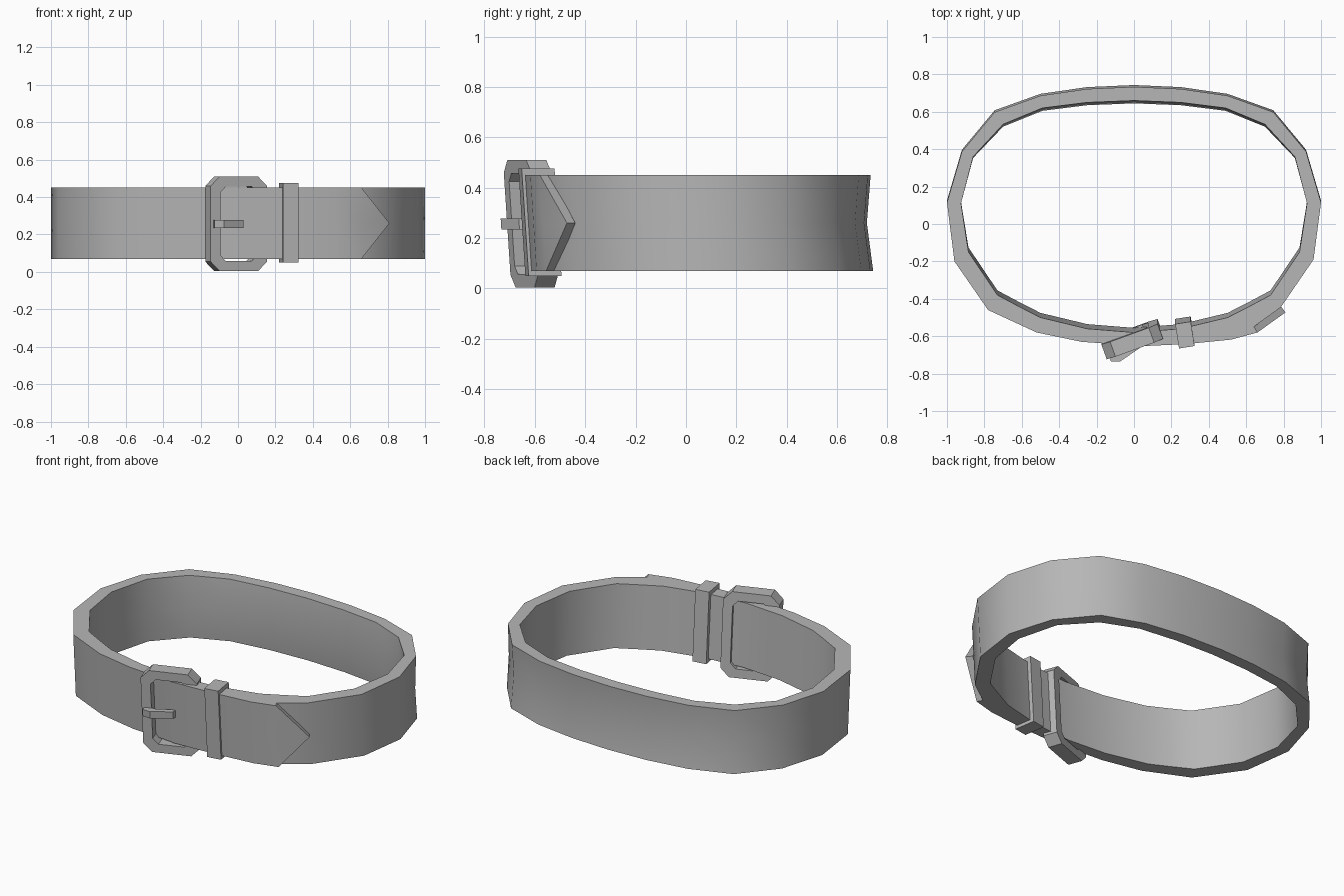
import bpy, bmesh, math
from mathutils import Matrix, Vector

if "Cube" in bpy.data.objects:
    bpy.data.objects.remove(bpy.data.objects["Cube"])

grey = bpy.data.materials.new("plain grey")
grey.diffuse_color = (0.47, 0.47, 0.47, 1)
grey.use_nodes = True
grey.node_tree.nodes["Principled BSDF"].inputs["Base Color"].default_value = grey.diffuse_color
TOP, MID, LOW = 0.45, 0.26, 0.07


def lean(v):
    """Worn belt: the front leans back, the rear bows in slightly at mid height."""
    x, y, z = v
    if y < 0:
        return x, y + 0.065 * (TOP - z), z
    t = (TOP - z) / (TOP - LOW)
    return x, y + (0.01 * t - 0.08 * t * (1 - t) * min(1, y / 0.6)), z


def finish(name, bm, smooth=False):
    for v in bm.verts:
        v.co = lean(v.co)
    bmesh.ops.recalc_face_normals(bm, faces=bm.faces)
    mesh = bpy.data.meshes.new(name)
    bm.to_mesh(mesh)
    bm.free()
    mesh.materials.append(grey)
    ob = bpy.data.objects.new(name, mesh)
    bpy.context.collection.objects.link(ob)
    if smooth:
        bpy.ops.object.select_all(action='DESELECT')
        ob.select_set(True)
        bpy.context.view_layer.objects.active = ob
        bpy.ops.object.shade_smooth_by_angle(angle=math.radians(35))
    return ob


def sweep(bm, sections, closed):
    """Skin a list of equal-size closed cross-sections."""
    rings = [[bm.verts.new(p) for p in s] for s in sections]
    n = len(rings[0])
    for i in range(len(rings) if closed else len(rings) - 1):
        a, b = rings[i], rings[(i + 1) % len(rings)]
        for k in range(n):
            m = (k + 1) % n
            bm.faces.new((a[k], a[m], b[m], b[k]))
    if not closed:
        bm.faces.new(rings[0])
        bm.faces.new(rings[-1])


# Strap: outer and inner plan outlines, from front centre round the right side
right_out = [(0.28, -0.637), (0.52, -0.60), (0.64, -0.55), (0.785, -0.445), (0.96, -0.19)]
left_out = [(-0.96, -0.20), (-0.78, -0.46), (-0.65, -0.52), (-0.52, -0.58), (-0.28, -0.63)]
right_in = [(0.25, -0.56), (0.5, -0.50), (0.61, -0.444), (0.73, -0.38), (0.885, -0.15)]
left_in = [(-x, y) for x, y in reversed(right_in)]
back_out = [(1.0, 0.115), (0.92, 0.387), (0.745, 0.598), (0.5, 0.686), (0.25, 0.722)]
back_in = [(0.925, 0.11), (0.86, 0.36), (0.70, 0.533), (0.49, 0.62), (0.25, 0.65)]


def mirrored(half, centre):
    return half + [centre] + [(-x, y) for x, y in reversed(half)]


outer = [(0, -0.65)] + right_out + mirrored(back_out, (0, 0.733)) + left_out
inner = [(0, -0.58)] + right_in + mirrored(back_in, (0, 0.66)) + left_in
bm = bmesh.new()
sweep(bm, [[(*o, TOP), (*o, MID), (*o, LOW), (*i, LOW), (*i, MID), (*i, TOP)]
           for o, i in zip(outer, inner)], True)
finish("strap", bm, True)

# Overlapping strap end with a pointed tip
bm = bmesh.new()
end_out = [(0.0, -0.655), (0.28, -0.642), (0.52, -0.618), (0.66, -0.58)]
end_in = [(0.0, -0.62), (0.28, -0.60), (0.52, -0.57), (0.635, -0.54)]
sweep(bm, [[(*o, TOP), (*o, MID), (*o, LOW), (*i, LOW), (*i, MID), (*i, TOP)]
           for o, i in zip(end_out, end_in)], False)
bm.faces.ensure_lookup_table()
cap = bm.faces[-1]
vs = list(cap.verts)
bm.faces.remove(cap)
tip_o = bm.verts.new((0.81, -0.485, MID))
tip_i = bm.verts.new((0.785, -0.452, MID))
a, b, c, d, e, f = vs
for face in ((a, b, tip_o), (b, c, tip_o), (d, e, tip_i), (e, f, tip_i),
             (c, d, tip_i, tip_o), (f, a, tip_o, tip_i)):
    bm.faces.new(face)
finish("strap_end", bm, True)


def frame(name, centre, angle, w, h, iw, ih, depth, cut, icut):
    """Rectangular frame with clipped corners, turned about z."""
    def octagon(w, h, c, y):
        x, z = w / 2, h / 2
        return [(x, y, z - c), (x - c, y, z), (c - x, y, z), (-x, y, z - c),
                (-x, y, c - z), (c - x, y, -z), (x - c, y, -z), (x, y, c - z)]

    place = Matrix.Translation(centre) @ Matrix.Rotation(angle, 4, 'Z')
    loops = [octagon(w, h, cut, -depth / 2), octagon(w, h, cut, depth / 2),
             octagon(iw, ih, icut, depth / 2), octagon(iw, ih, icut, -depth / 2)]
    bm = bmesh.new()
    sweep(bm, [[place @ Vector(p) for p in l] for l in loops], True)
    return finish(name, bm)


# Buckle frame
frame("buckle", (-0.01, -0.628, 0.257), math.radians(20), 0.32, 0.505,
      0.21, 0.40, 0.085, 0.05, 0.032)

# Keeper loop: a plain rectangular sleeve around the strap
for sign, name in ((-1, "keeper_front"), (1, "keeper_back")):
    bm = bmesh.new()
    place = Matrix.Translation((0.272, -0.592, 0.263)) @ Matrix.Rotation(math.radians(9), 4, 'Z')
    bmesh.ops.create_cube(bm, size=1, matrix=place @ Matrix.Translation((0, sign * 0.054, 0))
                          @ Matrix.Diagonal((0.084, 0.024, 0.425, 1)))
    finish(name, bm)
for z, name in ((0.063, "keeper_bottom"), (0.463, "keeper_top")):
    bm = bmesh.new()
    place = Matrix.Translation((0.272, -0.592, z)) @ Matrix.Rotation(math.radians(9), 4, 'Z')
    bmesh.ops.create_cube(bm, size=1, matrix=place @ Matrix.Diagonal((0.084, 0.084, 0.025, 1)))
    finish(name, bm)

# Prong bent over the left bar of the buckle
profile = [(-0.135, -0.70), (-0.125, -0.745), (-0.075, -0.747), (0.03, -0.675),
           (0.03, -0.64), (-0.07, -0.70)]
bm = bmesh.new()
sweep(bm, [[(x, y, z) for x, y in profile] for z in (0.235, 0.277)], False)
finish("prong", bm)
